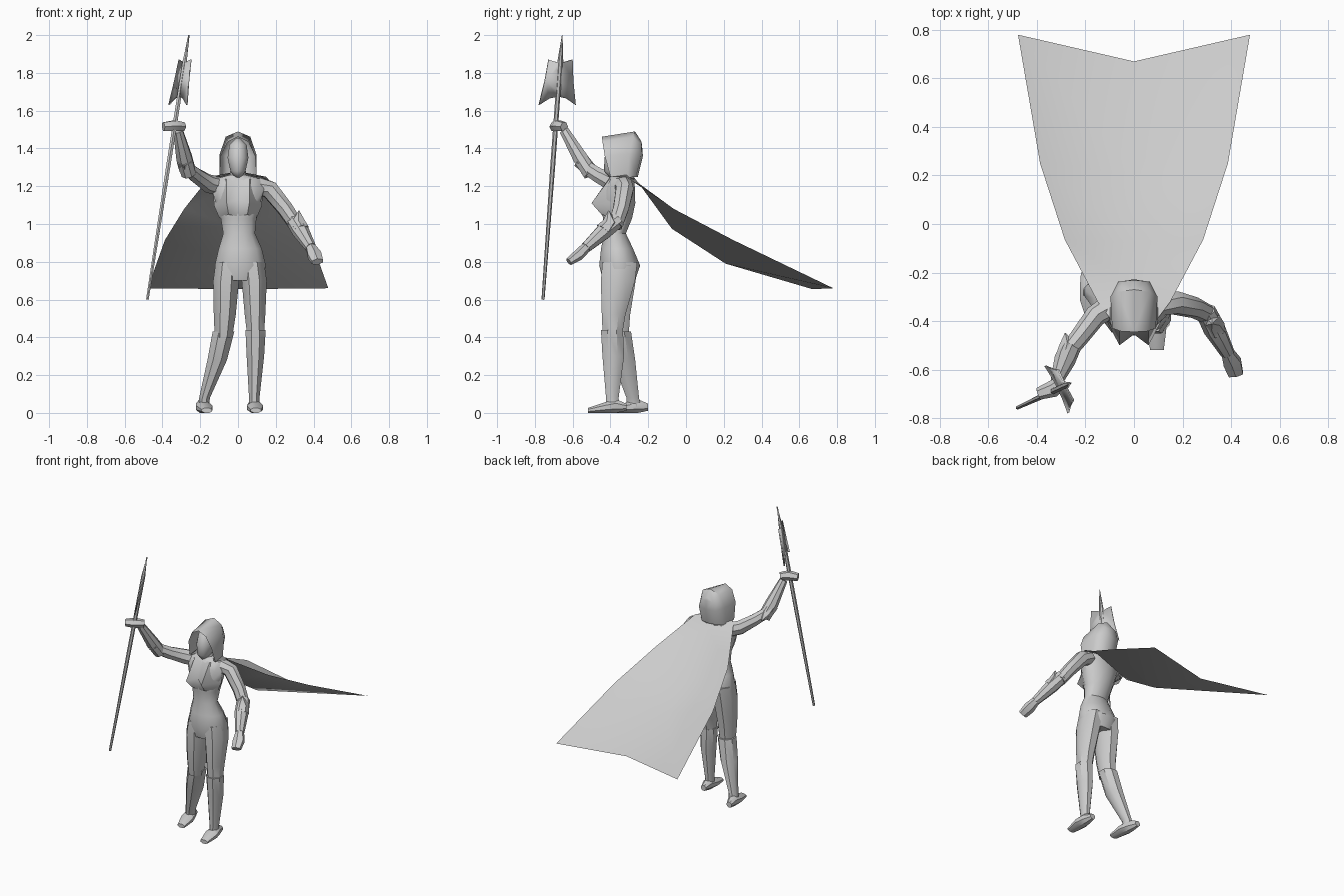
import bpy, bmesh
from math import cos, sin, tau, radians
from mathutils import Vector as V


def make(name, verts, faces, angle=40, mirror=False, thick=0):
    me = bpy.data.meshes.new(name)
    me.from_pydata([tuple(v) for v in verts], [], faces)
    bm = bmesh.new()
    bm.from_mesh(me)
    if mirror:
        bmesh.ops.mirror(bm, geom=bm.verts[:] + bm.edges[:] + bm.faces[:],
                         axis='X', merge_dist=0.001)
    bmesh.ops.remove_doubles(bm, verts=bm.verts, dist=0.0005)
    bmesh.ops.recalc_face_normals(bm, faces=bm.faces)
    bm.to_mesh(me)
    bm.free()
    ob = bpy.data.objects.new(name, me)
    bpy.context.collection.objects.link(ob)
    if thick:
        m = ob.modifiers.new("thickness", 'SOLIDIFY')
        m.thickness, m.offset = thick, 0
    bpy.ops.object.select_all(action='DESELECT')
    ob.select_set(True)
    bpy.context.view_layer.objects.active = ob
    bpy.ops.object.shade_smooth_by_angle(angle=radians(angle))
    return ob


def tube(name, rings, axis=None, n=8, angle=40):
    """Loft of ellipses: each ring is (x, y, z, ru, rv)."""
    pts = [V(r[:3]) for r in rings]
    whole = (pts[-1] - pts[0]).normalized()
    ref = V((0, 0, 1)) if abs(whole.x) > 0.8 else V((1, 0, 0))
    verts = []
    for i, r in enumerate(rings):
        t = V(axis) if axis else (pts[min(i + 1, len(pts) - 1)] - pts[max(i - 1, 0)]).normalized()
        u = (ref - t * ref.dot(t)).normalized()
        w = t.cross(u)
        for k in range(n):
            a = tau * (k + 0.5) / n
            verts.append(pts[i] + u * r[3] * cos(a) + w * r[4] * sin(a))
    faces = [(i * n + k, i * n + (k + 1) % n, (i + 1) * n + (k + 1) % n, (i + 1) * n + k)
             for i in range(len(rings) - 1) for k in range(n)]
    faces += [tuple(range(n)), tuple(range((len(rings) - 1) * n, len(rings) * n))]
    return make(name, verts, faces, angle)


def grid(name, rows, **kw):
    """Half surface from rows of points, mirrored in x."""
    c = len(rows[0])
    faces = [(i * c + j, i * c + j + 1, (i + 1) * c + j + 1, (i + 1) * c + j)
             for i in range(len(rows) - 1) for j in range(c - 1)]
    return make(name, [p for r in rows for p in r], faces, mirror=True, **kw)


UP = (0, 0, 1)

# Torso: z, centre x, half width, front y, back y
torso = [(0.70, 0.01, 0.125, -0.44, -0.27), (0.78, 0.012, 0.14, -0.46, -0.242),
         (0.87, 0.012, 0.118, -0.45, -0.28), (0.95, 0.006, 0.087, -0.435, -0.318),
         (1.03, 0.003, 0.098, -0.44, -0.285), (1.11, 0, 0.122, -0.45, -0.268),
         (1.19, 0, 0.145, -0.43, -0.27), (1.24, 0, 0.12, -0.41, -0.275),
         (1.26, 0, 0.045, -0.39, -0.30), (1.30, 0, 0.04, -0.38, -0.30)]
tube("torso", [(x, (f + b) / 2, z, w, (b - f) / 2 * 1.03) for z, x, w, f, b in torso], UP, n=12)

# Breastplate
grid("breastplate", [
    [(0, -0.405, 1.245), (0.06, -0.405, 1.24), (0.13, -0.35, 1.22)],
    [(0, -0.455, 1.13), (0.06, -0.50, 1.11), (0.128, -0.37, 1.10)],
    [(0, -0.44, 1.04), (0.05, -0.447, 1.05), (0.098, -0.37, 1.03)]], angle=60)

# Legs, boots and feet
tube("left_thigh", [(0.075, -0.35, 0.80, 0.068, 0.10), (0.086, -0.36, 0.70, 0.072, 0.098),
                    (0.09, -0.383, 0.52, 0.059, 0.068), (0.093, -0.39, 0.41, 0.048, 0.055)], UP)
tube("right_thigh", [(-0.055, -0.35, 0.80, 0.068, 0.10), (-0.063, -0.357, 0.70, 0.074, 0.098),
                     (-0.07, -0.365, 0.52, 0.063, 0.075), (-0.077, -0.36, 0.40, 0.05, 0.06)], UP)
tube("left_boot", [(0.093, -0.392, 0.44, 0.058, 0.063), (0.092, -0.385, 0.30, 0.05, 0.062),
                   (0.086, -0.39, 0.08, 0.03, 0.036), (0.086, -0.39, 0.03, 0.03, 0.04)], UP)
tube("right_boot", [(-0.077, -0.352, 0.43, 0.062, 0.066), (-0.11, -0.33, 0.28, 0.056, 0.066),
                    (-0.177, -0.282, 0.08, 0.031, 0.036), (-0.182, -0.275, 0.03, 0.03, 0.04)], UP)
for name, xh, xt, y in (("left_foot", 0.083, 0.095, -0.33), ("right_foot", -0.20, -0.165, -0.215)):
    dx = xt - xh
    tube(name, [(xh, y + 0.015, 0.03, 0.02, 0.02), (xh + dx * 0.3, y - 0.04, 0.036, 0.036, 0.039),
                (xh + dx * 0.6, y - 0.10, 0.028, 0.047, 0.03), (xt, y - 0.19, 0.013, 0.03, 0.014)],
         (0, 1, 0))

# Arms with elbow guards
tube("left_upper_arm", [(0.10, -0.33, 1.205, 0.05, 0.05), (0.17, -0.325, 1.18, 0.05, 0.05),
                        (0.25, -0.345, 1.08, 0.044, 0.044), (0.31, -0.375, 0.99, 0.04, 0.04)])
tube("left_forearm", [(0.295, -0.36, 1.02, 0.043, 0.043), (0.33, -0.43, 0.965, 0.046, 0.046),
                      (0.385, -0.53, 0.875, 0.03, 0.03)])
tube("left_hand", [(0.383, -0.525, 0.88, 0.027, 0.027), (0.405, -0.57, 0.835, 0.042, 0.03),
                   (0.42, -0.62, 0.80, 0.035, 0.02)], n=6)
tube("right_upper_arm", [(-0.10, -0.34, 1.20, 0.05, 0.05), (-0.16, -0.38, 1.215, 0.045, 0.05),
                         (-0.22, -0.46, 1.255, 0.04, 0.042), (-0.275, -0.53, 1.30, 0.035, 0.038)])
tube("right_forearm", [(-0.26, -0.505, 1.265, 0.042, 0.042), (-0.285, -0.56, 1.35, 0.045, 0.042),
                       (-0.318, -0.645, 1.495, 0.027, 0.027)])
tube("right_hand", [(-0.29, -0.645, 1.515, 0.026, 0.026), (-0.335, -0.68, 1.52, 0.033, 0.035),
                    (-0.395, -0.70, 1.515, 0.026, 0.025)], n=6)
tube("left_elbow_guard", [(0.335, -0.435, 0.965, 0.046, 0.046), (0.32, -0.40, 1.01, 0.04, 0.04),
                          (0.322, -0.41, 1.07, 0.003, 0.003)], n=6)
tube("right_elbow_guard", [(-0.285, -0.56, 1.34, 0.044, 0.044), (-0.275, -0.51, 1.29, 0.038, 0.038),
                           (-0.283, -0.45, 1.27, 0.003, 0.003)], n=6)

# Face under the hood
tube("face", [(0, -0.375, 1.245, 0.018, 0.03), (0, -0.372, 1.28, 0.042, 0.063),
              (0, -0.365, 1.35, 0.058, 0.066), (0, -0.35, 1.42, 0.048, 0.065),
              (0, -0.345, 1.455, 0.01, 0.02)], UP, n=10, angle=60)

# Hood: rows from crown to shoulder, columns from opening to back
grid("hood", [
    [(0, -0.445, 1.462), (0, -0.27, 1.49), (0, -0.238, 1.44), (0, -0.237, 1.438)],
    [(0.055, -0.442, 1.435), (0.065, -0.28, 1.462), (0.045, -0.235, 1.42), (0, -0.233, 1.42)],
    [(0.09, -0.43, 1.36), (0.097, -0.30, 1.37), (0.065, -0.238, 1.36), (0, -0.228, 1.36)],
    [(0.10, -0.40, 1.25), (0.098, -0.31, 1.245), (0.06, -0.265, 1.25), (0, -0.255, 1.25)]], angle=50)

# Cape: centre fold and outer edge
grid("cape", [
    [(0, -0.30, 1.28), (0.09, -0.40, 1.25)],
    [(0, -0.25, 1.215), (0.15, -0.32, 1.25)],
    [(0, -0.075, 0.975), (0.285, -0.065, 1.08)],
    [(0, 0.21, 0.79), (0.387, 0.25, 0.915)],
    [(0, 0.67, 0.655), (0.478, 0.78, 0.66)]], angle=60)

# Spear shaft and barbed blade
base, tip = V((-0.48, -0.757, 0.60)), V((-0.26, -0.655, 2.0))
neck = base.lerp(tip, 0.9)
tube("spear_shaft", [(*base, 0.008, 0.008), (*base.lerp(tip, 0.5), 0.013, 0.013),
                     (*neck, 0.013, 0.013), (*tip, 0.001, 0.001)], n=6)
half = [(0.016, 1.855), (0.07, 1.87), (0.083, 1.76), (0.108, 1.63), (0.05, 1.665)]
outline = [(0, 2.0)] + half + [(0, 1.675)] + [(-s, z) for s, z in reversed(half)]
side = V((0.44, -0.90, 0))
make("spear_blade", [base.lerp(tip, (z - 0.6) / 1.4) + side * s for s, z in outline],
     [tuple(range(len(outline)))], thick=0.008)
